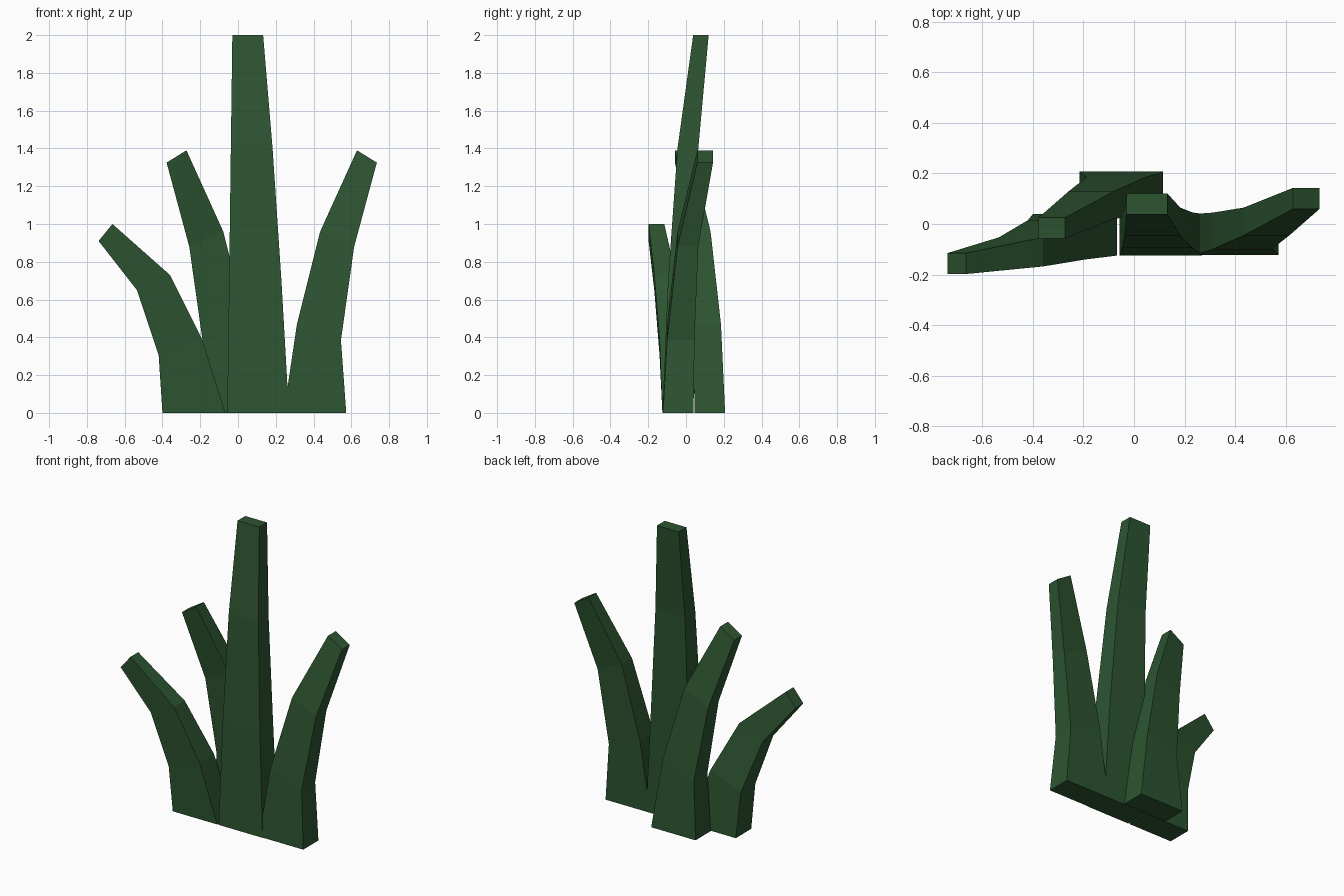
import bpy, bmesh

if "Cube" in bpy.data.objects:
    bpy.data.objects.remove(bpy.data.objects["Cube"])

green = bpy.data.materials.new("leaf_green")
green.diffuse_color = (0.026, 0.09, 0.03, 1)
green.use_nodes = True
green.node_tree.nodes["Principled BSDF"].inputs["Base Color"].default_value = green.diffuse_color


def blade(name, rings, turned=False):
    """Loft a four-sided blade. Ring: left x, left z, right x, right z, front y, back y."""
    bm = bmesh.new()
    loops = []
    for lx, lz, rx, rz, yf, yb in rings:
        pts = [(lx, yf, lz), (rx, yf, rz), (rx, yb, rz), (lx, yb, lz)]
        if turned:  # half turn about a vertical axis between the twin blades
            pts = [(0.357 - x, 0.085 - y, z) for x, y, z in pts]
        loops.append([bm.verts.new(p) for p in pts])
    for a, b in zip(loops, loops[1:]):
        for i in range(4):
            j = (i + 1) % 4
            bm.faces.new((a[i], a[j], b[j], b[i]))
    bm.faces.new(loops[0][::-1])
    bm.faces.new(loops[-1])
    bmesh.ops.recalc_face_normals(bm, faces=bm.faces)
    me = bpy.data.meshes.new(name)
    bm.to_mesh(me)
    bm.free()
    me.materials.append(green)
    ob = bpy.data.objects.new(name, me)
    bpy.context.collection.objects.link(ob)
    return ob


# Tall central blade
blade("tall_blade", [
    (-0.057, 0, 0.27, 0, -0.125, 0.04),
    (-0.047, 0.70, 0.23, 0.70, -0.095, 0.046),
    (-0.038, 1.40, 0.183, 1.40, -0.045, 0.065),
    (-0.03, 2.0, 0.133, 2.0, 0.038, 0.12)])

# Right blade and its half-turned twin at the back
side = [
    (0.242, 0, 0.573, 0, -0.122, 0.04),
    (0.312, 0.47, 0.545, 0.385, -0.10, 0.045),
    (0.435, 0.96, 0.615, 0.88, -0.045, 0.065),
    (0.63, 1.39, 0.735, 1.325, 0.06, 0.143)]
blade("right_blade", side)
blade("back_blade", side, turned=True)

# Low blade leaning left and forward
blade("left_blade", [
    (-0.40, 0, -0.067, 0, -0.125, 0.04),
    (-0.42, 0.305, -0.19, 0.39, -0.14, 0.015),
    (-0.535, 0.65, -0.36, 0.73, -0.168, -0.053),
    (-0.738, 0.91, -0.665, 1.0, -0.198, -0.115)])
